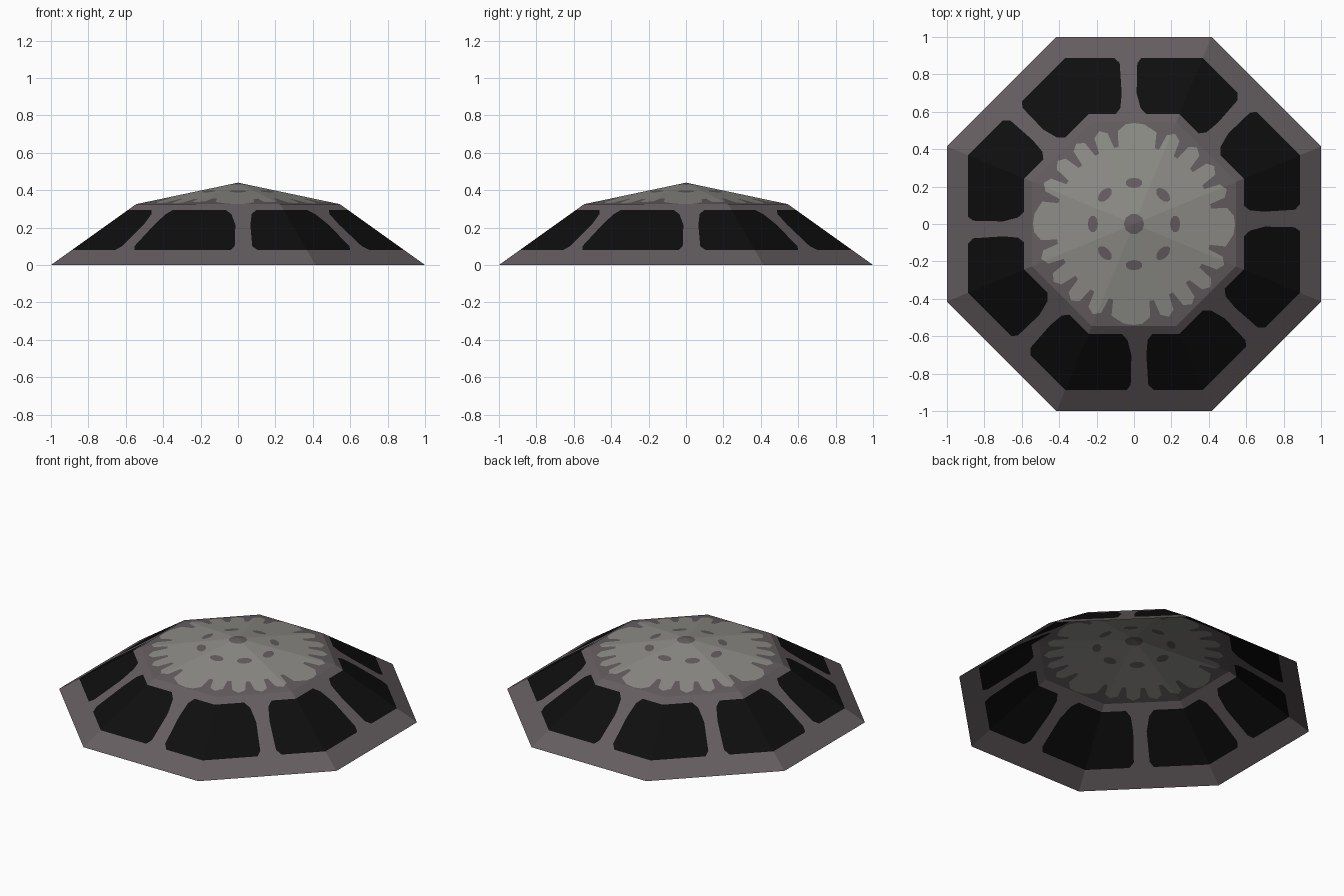
import bpy
import math
from mathutils import Vector
from mathutils.geometry import delaunay_2d_cdt

if "Cube" in bpy.data.objects:
    bpy.data.objects.remove(bpy.data.objects["Cube"])

TAN = math.tan(math.radians(22.5))
RING, RING_Z, TOP_Z = 0.545, 0.325, 0.44   # break line of the roof and apex


def polar(r, deg):
    a = math.radians(deg)
    return Vector((r * math.cos(a), r * math.sin(a)))


def on_side(k, a, s):
    """Point on octagon side k: distance a out from the centre, s along the side."""
    return polar(a, 45 * k) + polar(s, 45 * k + 90)


def height(p):
    a = max(p.dot(polar(1, 45 * k)) for k in range(8))
    if a > RING:
        return RING_Z * (1 - a) / (1 - RING)
    return TOP_Z - (TOP_Z - RING_Z) * a / RING


def octagon(a):
    return [on_side(k, a, a * TAN) for k in range(8)]


def oval(centre_r, deg, radial, tangent):
    c, n = polar(centre_r, deg), 10
    out = []
    for i in range(n):
        t = 2 * math.pi * i / n
        out.append(c + polar(radial * math.cos(t), deg)
                   + polar(tangent * math.sin(t), deg + 90))
    return out


def window(k):
    """Dark panel wrapping the corner between side k and side k + 1."""
    i, o = 0.587, 0.888
    left = [(i, 0.075), (0.62, 0.048), (0.70, 0.038), (0.86, 0.042), (o, 0.07)]
    right = [(o, -0.075), (0.86, -0.052), (0.70, -0.042), (0.62, -0.06), (i, -0.09)]
    pts = [on_side(k, a, s + 0.04 * a) for a, s in left]
    pts.append(on_side(k, o, o * TAN))
    pts += [on_side(k + 1, a, s + 0.04 * a) for a, s in right]
    pts.append(on_side(k, i, i * TAN))
    return pts


def scalloped_disc():
    """Pale cap with narrow notches cut in its edge."""
    pts = []
    for k in range(24):
        d = 15 * k - 2
        if k % 6 == 0:
            pts += [polar(0.535, d - 4), polar(0.54, d + 2), polar(0.535, d + 7)]
        else:
            pts += [polar(0.505, d - 3.2), polar(0.42, d - 1.6),
                    polar(0.42, d + 1.6), polar(0.505, d + 3.2)]
        if k % 6 != 5:
            pts.append(polar(0.53, d + 7.5))
    return pts


# Outlines with their material: 0 frame, 1 window, 2 cap (later ones lie on top)
shapes = [(octagon(1.0), 0), (scalloped_disc(), 2)]
shapes += [(window(k), 1) for k in range(8)]
shapes += [(oval(0.22, 45 * k, 0.027, 0.046), 0) for k in range(8)]
shapes.append((oval(0, 0, 0.055, 0.055), 0))

verts, edges, faces = [], [], []
for pts, _ in shapes:
    n = len(verts)
    verts += pts
    faces.append(list(range(n, n + len(pts))))

# Fold lines: roof break ring and the eight ridges
n = len(verts)
verts += octagon(RING) + octagon(1.0) + [Vector((0, 0))]
for k in range(8):
    edges += [(n + k, n + (k + 1) % 8), (n + k, n + 8 + k), (n + k, n + 16)]

co, _, tris, _, _, origin = delaunay_2d_cdt(verts, edges, faces, 0, 1e-5)

# Open faceted dome shell
mesh = bpy.data.meshes.new("dome_shell")
mesh.from_pydata([(p.x, p.y, height(p)) for p in co], [], tris)
dome = bpy.data.objects.new("dome_shell", mesh)
bpy.context.collection.objects.link(dome)


def srgb(c):
    c /= 255
    return c / 12.92 if c <= 0.04045 else ((c + 0.055) / 1.055) ** 2.4


for name, rgb in (("frame_grey", (100, 93, 96)), ("window_black", (14, 14, 14)),
                  ("cap_pale_grey", (141, 140, 135))):
    mat = bpy.data.materials.new(name)
    mat.diffuse_color = (*[srgb(c) for c in rgb], 1)
    mat.use_nodes = True
    mat.node_tree.nodes["Principled BSDF"].inputs["Base Color"].default_value = mat.diffuse_color
    mesh.materials.append(mat)

for poly, src in zip(mesh.polygons, origin):
    poly.material_index = shapes[max(src)][1] if src else 0
mesh.update()
